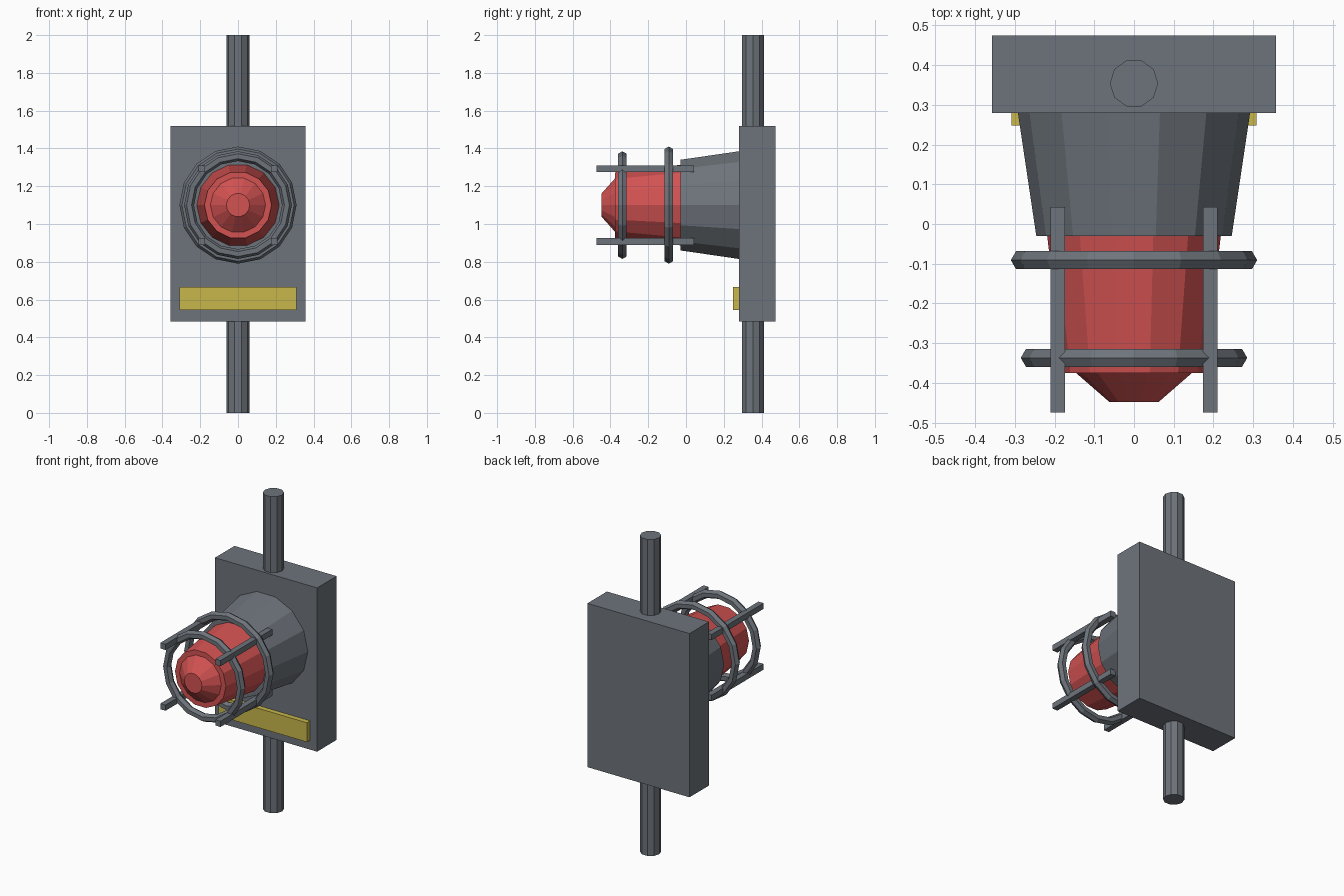
import bpy
import bmesh
import math
from mathutils import Matrix, Vector

cube = bpy.data.objects.get("Cube")
if cube:
    bpy.data.objects.remove(cube, do_unlink=True)

AXIS_Z = 1.1   # height of the lamp axis
SIDES = 14     # facets of the housing and lens


def material(name, rgb):
    mat = bpy.data.materials.new(name)
    mat.use_nodes = True
    color = (*rgb, 1)
    mat.diffuse_color = color
    mat.node_tree.nodes["Principled BSDF"].inputs["Base Color"].default_value = color
    return mat


GREY = material("steel grey", (0.155, 0.175, 0.2))
RED = material("lens red", (0.65, 0.085, 0.085))
YELLOW = material("label yellow", (0.58, 0.475, 0.07))


def finish(name, bm, mat):
    bmesh.ops.recalc_face_normals(bm, faces=bm.faces)
    mesh = bpy.data.meshes.new(name)
    bm.to_mesh(mesh)
    bm.free()
    mesh.materials.append(mat)
    obj = bpy.data.objects.new(name, mesh)
    bpy.context.collection.objects.link(obj)
    return obj


def box(name, low, high, mat):
    low, high = Vector(low), Vector(high)
    bm = bmesh.new()
    place = Matrix.Translation((low + high) / 2) @ Matrix.Diagonal((*(high - low), 1))
    bmesh.ops.create_cube(bm, size=1, matrix=place)
    finish(name, bm, mat)


def lathe(name, profile, sides, mat, closed=False):
    """Spin (radius, y) points about the lamp axis; cap the ends or close the loop."""
    bm = bmesh.new()
    turns = [2 * math.pi * i / sides for i in range(sides)]
    loops = [[bm.verts.new((r * math.cos(a), y, AXIS_Z + r * math.sin(a))) for a in turns]
             for r, y in profile]
    pairs = list(zip(loops, loops[1:]))
    if closed:
        pairs.append((loops[-1], loops[0]))
    else:
        bm.faces.new(loops[0])
        bm.faces.new(loops[-1])
    for a, b in pairs:
        for i in range(sides):
            j = (i + 1) % sides
            bm.faces.new((a[i], a[j], b[j], b[i]))
    finish(name, bm, mat)


# Mounting pole and back box
bm = bmesh.new()
bmesh.ops.create_cone(bm, cap_ends=True, segments=10, radius1=0.061, radius2=0.061, depth=2,
                      matrix=Matrix.Translation((0, 0.354, 1)) @ Matrix.Rotation(math.pi / 2, 4, "Z"))
finish("pole", bm, GREY)
box("back_box", (-0.357, 0.28, 0.485), (0.357, 0.475, 1.52), GREY)
box("label_plate", (-0.309, 0.248, 0.545), (0.309, 0.29, 0.667), YELLOW)

# Tapered housing and stepped lens
lathe("housing", [(0.293, 0.285), (0.246, -0.03)], SIDES, GREY)
lathe("lens", [(0.222, 0), (0.178, -0.375), (0.146, -0.375), (0.062, -0.448)], SIDES, RED)

# Guard cage: two hexagonal-section rings and four bars
TUBE = 0.026
for name, radius, y in (("rear_guard_ring", 0.284, -0.091), ("front_guard_ring", 0.259, -0.337)):
    section = [(radius + TUBE * math.cos(k * math.pi / 3), y + TUBE * math.sin(k * math.pi / 3))
               for k in range(6)]
    lathe(name, section, 16, GREY, closed=True)

HALF = 0.018
for side, sx in (("left", 1), ("right", -1)):
    for level, sz in (("upper", 1), ("lower", -1)):
        x, z = sx * 0.192, AXIS_Z + sz * 0.192
        box(f"{level}_{side}_guard_bar", (x - HALF, -0.475, z - HALF), (x + HALF, 0.043, z + HALF), GREY)
